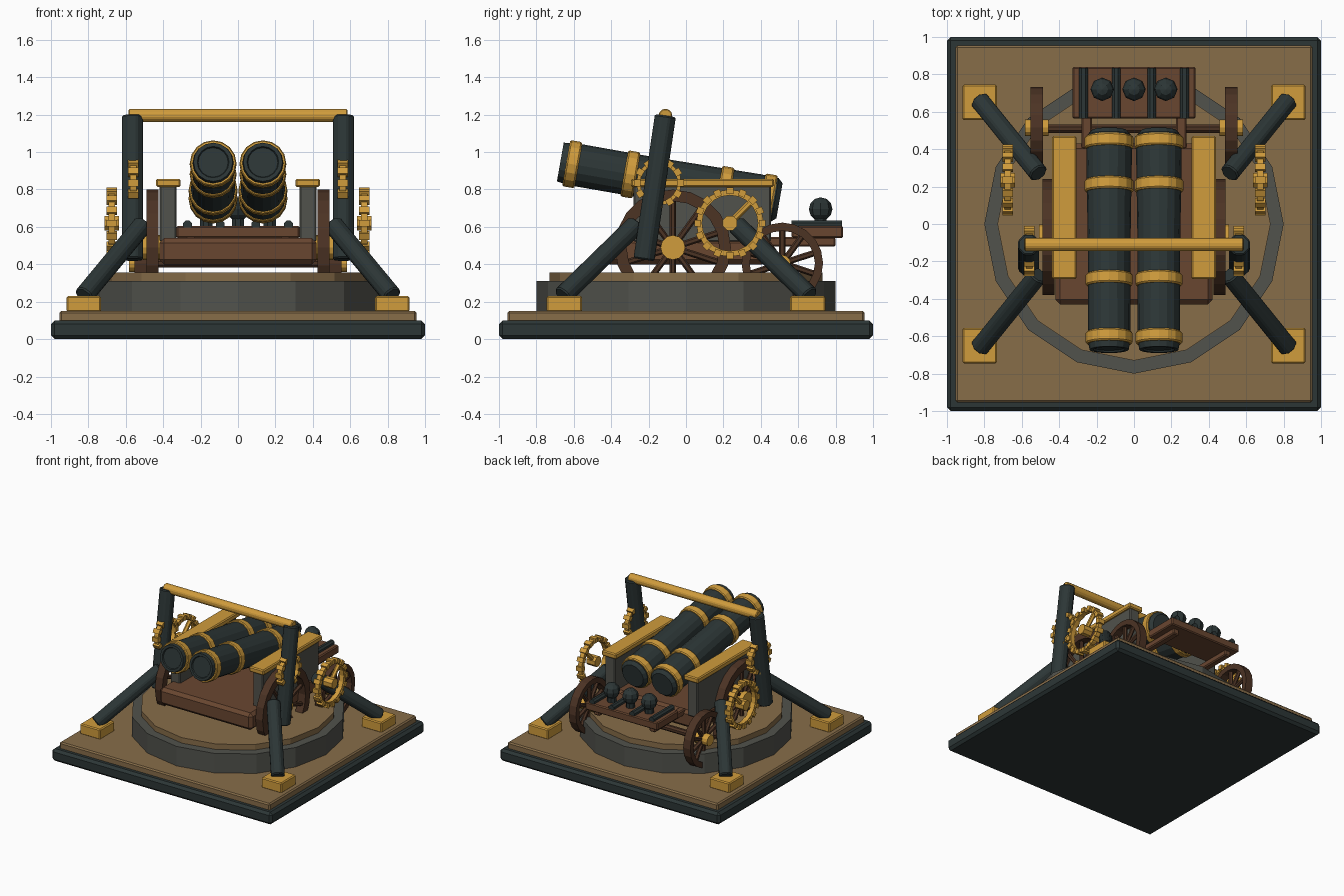
import bpy, bmesh, math
from mathutils import Vector, Matrix

cube = bpy.data.objects.get("Cube")
if cube:
    bpy.data.objects.remove(cube, do_unlink=True)


def material(name, hexcode):
    chans = [int(hexcode[i:i + 2], 16) / 255 for i in (0, 2, 4)]
    col = [c / 12.92 if c < 0.04 else ((c + 0.055) / 1.055) ** 2.4 for c in chans] + [1]
    m = bpy.data.materials.new(name)
    m.use_nodes = True
    m.diffuse_color = col
    m.node_tree.nodes["Principled BSDF"].inputs["Base Color"].default_value = col
    return m


IRON = material("dark iron", "2c3636")
GOLD = material("brass", "d09c3c")
TAN = material("sand", "876d49")
WOOD = material("brown wood", "694630")
DARKWOOD = material("dark wood", "4c3324")
GREY = material("grey stone", "51524c")


def finish(name, bm, mat, bevel=0):
    bmesh.ops.recalc_face_normals(bm, faces=bm.faces)
    me = bpy.data.meshes.new(name)
    bm.to_mesh(me)
    bm.free()
    me.materials.append(mat)
    ob = bpy.data.objects.new(name, me)
    bpy.context.collection.objects.link(ob)
    if bevel:
        mod = ob.modifiers.new("bevel", "BEVEL")
        mod.width, mod.segments = bevel, 1
    return ob


def box(name, lo, hi, mat, bevel=0.008):
    lo, hi = Vector(lo), Vector(hi)
    bm = bmesh.new()
    bmesh.ops.create_cube(bm, size=1, matrix=Matrix.Translation((lo + hi) / 2) @ Matrix.Diagonal((*(hi - lo), 1)))
    return finish(name, bm, mat, bevel)


def add_rod(bm, a, b, r, sides=8):
    a, b = Vector(a), Vector(b)
    d = b - a
    rot = d.to_track_quat('Z', 'Y').to_matrix().to_4x4()
    turn = Matrix.Rotation(math.pi / sides, 4, 'Z') if sides == 8 else Matrix()
    bmesh.ops.create_cone(bm, cap_ends=True, segments=sides, radius1=r, radius2=r, depth=d.length,
                          matrix=Matrix.Translation((a + b) / 2) @ rot @ turn)


def rod(name, a, b, r, mat, sides=8, bevel=0):
    bm = bmesh.new()
    add_rod(bm, a, b, r, sides)
    return finish(name, bm, mat, bevel)


def lathe(name, profile, start, direction, mat, sides=16, closed=False):
    """Spin (radius, distance) points round an axis."""
    bm = bmesh.new()
    rot = Vector(direction).to_track_quat('Z', 'Y').to_matrix().to_4x4()
    place = Matrix.Translation(start) @ rot
    rings = []
    for r, h in profile:
        rings.append([bm.verts.new(place @ Vector((r * math.cos(k * math.tau / sides),
                      r * math.sin(k * math.tau / sides), h))) for k in range(sides)])
    pairs = list(zip(rings, rings[1:]))
    if closed:
        pairs.append((rings[-1], rings[0]))
    else:
        bm.faces.new(rings[0])
        bm.faces.new(rings[-1])
    for p, q in pairs:
        for k in range(sides):
            j = (k + 1) % sides
            bm.faces.new((p[k], p[j], q[j], q[k]))
    return finish(name, bm, mat)


def ring(name, centre, inner, outer, width, mat, sides=16):
    h = width / 2
    return lathe(name, [(inner, -h), (outer, -h), (outer, h), (inner, h)], centre, (1, 0, 0), mat, sides, True)


def spokes(name, centre, length, r, count, mat, phase=0.0):
    bm = bmesh.new()
    c = Vector(centre)
    for k in range(count):
        a = phase + k * math.tau / count
        add_rod(bm, c, c + Vector((0, math.cos(a), math.sin(a))) * length, r, 6)
    return finish(name, bm, mat)


def cart_wheel(name, centre, radius, hub, hub_half):
    c = Vector(centre)
    out = Vector((hub_half, 0, 0))
    ring(name + "_rim", c, radius * 0.8, radius, 0.065, DARKWOOD, 20)
    spokes(name + "_spokes", c, radius * 0.85, 0.017, 10, DARKWOOD, math.pi / 10)
    rod(name + "_hub", c - out, c + out, hub, GOLD, 12)


def gear(name, centre, radius, knobs):
    """Thin brass ring with raised grips round its rim."""
    ring(name + "_ring", centre, radius * 0.83, radius, 0.036, GOLD, 20)
    bm = bmesh.new()
    for k in range(knobs):
        a = k * math.tau / knobs
        c = Vector(centre) + Vector((0, math.cos(a), math.sin(a))) * radius * 0.96
        size = Matrix.Diagonal((0.056, 0.036, 0.036, 1))
        bmesh.ops.create_cube(bm, size=1, matrix=Matrix.Translation(c) @ Matrix.Rotation(a, 4, 'X') @ size)
    finish(name + "_grips", bm, GOLD)


# Base and turntable
box("base_slab", (-1, -1, 0), (1, 1, 0.10), IRON, 0.02)
box("base_deck", (-0.955, -0.955, 0.09), (0.955, 0.955, 0.15), TAN, 0.01)
rod("turntable_ring", (0, 0, 0.14), (0, 0, 0.31), 0.8, GREY, 16)
rod("turntable_top", (0, 0, 0.30), (0, 0, 0.355), 0.73, TAN, 16)

# Carriage
box("carriage_bed", (-0.42, -0.43, 0.40), (0.42, 0.43, 0.54), WOOD, 0.025)
rod("front_axle", (-0.45, -0.07, 0.49), (0.45, -0.07, 0.49), 0.03, DARKWOOD)
rod("rear_axle", (-0.5, 0.51, 0.405), (0.5, 0.51, 0.405), 0.025, DARKWOOD)

# Ammunition tray
box("ammo_tray", (-0.33, 0.565, 0.54), (0.33, 0.84, 0.605), WOOD)
for x in (-0.27, -0.095, 0.095, 0.27):
    rod("tray_rail", (x, 0.565, 0.612), (x, 0.835, 0.612), 0.025, IRON)
for x in (-0.17, 0, 0.17):
    bm = bmesh.new()
    bmesh.ops.create_uvsphere(bm, u_segments=8, v_segments=6, radius=0.063,
                              matrix=Matrix.Translation((x, 0.72, 0.695)))
    finish("cannon_ball", bm, IRON)
    rod("ball_stand", (x, 0.72, 0.6), (x, 0.72, 0.66), 0.035, IRON)

# Twin barrels
tilt = math.radians(10)
aim = Vector((0, -math.cos(tilt), math.sin(tilt)))
barrel_profile = [(0.095, 0), (0.118, 0.025), (0.122, 0.12), (0.113, 0.7),
                  (0.114, 1.13), (0.105, 1.19), (0.085, 1.19), (0.08, 1.18)]
for s in (-1, 1):
    breech = Vector((s * 0.133, 0.5, 0.74))
    lathe("barrel", barrel_profile, breech, aim, IRON)
    for d, r in ((0.065, 0.131), (0.3, 0.131), (0.81, 0.125), (1.125, 0.125)):
        lathe("barrel_band", [(r - 0.006, -0.033), (r, -0.025), (r, 0.025), (r - 0.006, 0.033)],
              breech + aim * d, aim, GOLD)

# Everything that repeats on both sides
for s, side in ((1, "left"), (-1, "right")):
    def xr(a, b):
        return sorted((s * a, s * b))
    c0, c1 = xr(0.33, 0.42)
    box(side + "_cheek", (c0, -0.28, 0.52), (c1, 0.455, 0.82), GREY)
    c0, c1 = xr(0.307, 0.438)
    box(side + "_cheek_cap", (c0, -0.295, 0.813), (c1, 0.47, 0.857), GOLD)
    c0, c1 = xr(0.225, 0.28)
    box(side + "_tray_beam", (c0, 0.4, 0.495), (c1, 0.8, 0.545), WOOD)

    cart_wheel(side + "_front_wheel", (s * 0.457, -0.07, 0.49), 0.31, 0.066, 0.05)
    cart_wheel(side + "_rear_wheel", (s * 0.52, 0.515, 0.405), 0.218, 0.045, 0.063)

    # Hand wheel with crank bar
    centre = Vector((s * 0.675, 0.235, 0.62))
    gear(side + "_hand_wheel", centre, 0.18, 16)
    spokes(side + "_hand_wheel_bar", centre, 0.165, 0.018, 1, GOLD, math.pi / 4)
    rod(side + "_hand_wheel_hub", centre - Vector((0.04, 0, 0)), centre + Vector((0.04, 0, 0)), 0.042, GOLD)

    # Leaning post with small gear
    rod(side + "_post", (s * 0.563, -0.225, 0.425), (s * 0.563, -0.11, 1.195), 0.061, IRON, bevel=0.008)
    gear(side + "_post_gear", (s * 0.56, -0.145, 0.835), 0.12, 12)

    # Corner struts and feet
    for t in (-1, 1):
        rod(side + "_strut", (s * 0.825, t * 0.66, 0.23), (s * 0.51, t * 0.27, 0.61), 0.055, IRON, bevel=0.008)
        px, py = s * 0.824, t * 0.65
        box(side + "_foot", (px - 0.092, py - 0.095, 0.145), (px + 0.092, py + 0.095, 0.23), GOLD)

# Top beam
rod("top_beam", (-0.585, -0.11, 1.195), (0.585, -0.11, 1.195), 0.038, GOLD, bevel=0.006)
